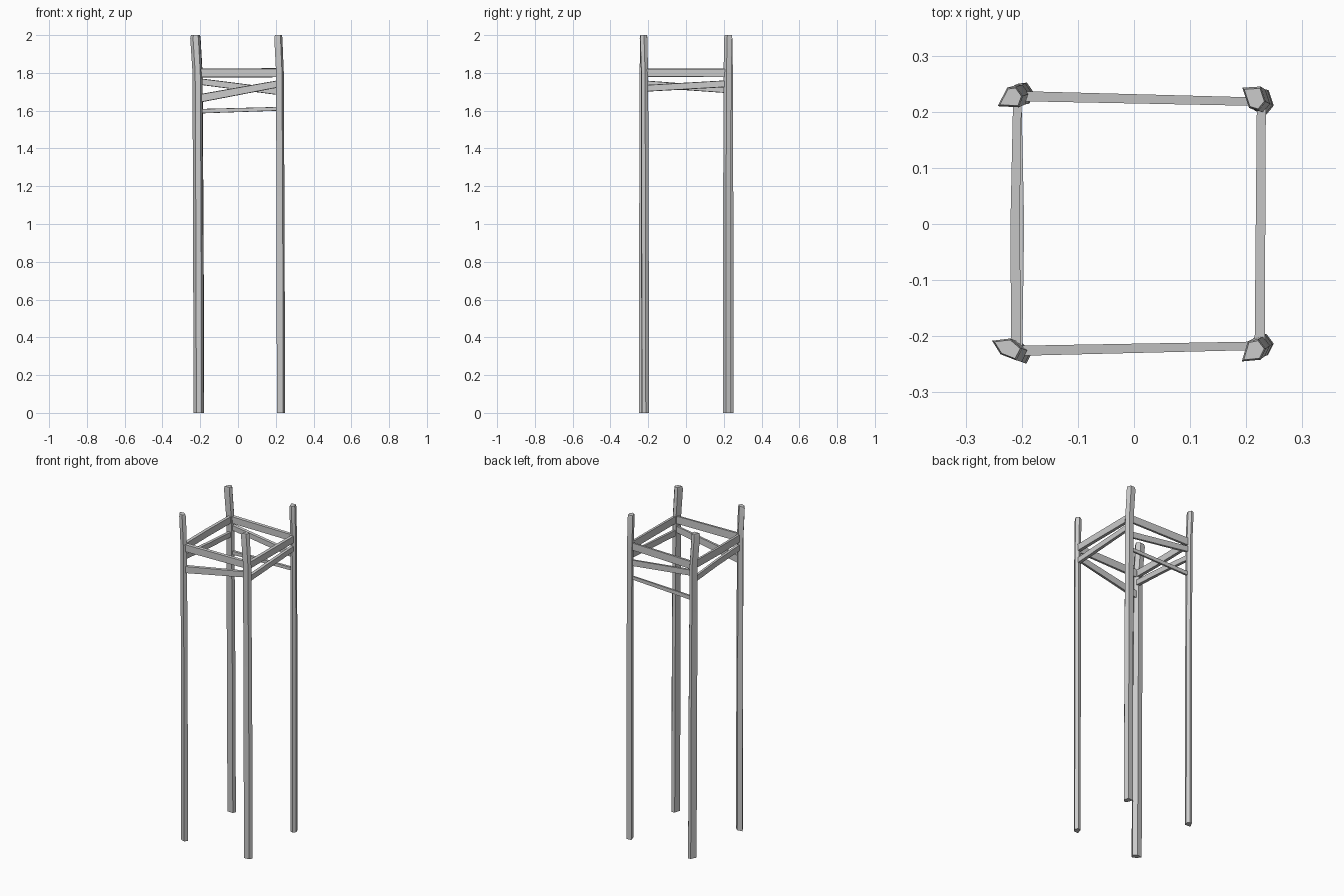
import bpy, bmesh
from mathutils import Vector

if "Cube" in bpy.data.objects:
    bpy.data.objects.remove(bpy.data.objects["Cube"])


def finish(name, bm):
    bmesh.ops.recalc_face_normals(bm, faces=bm.faces)
    me = bpy.data.meshes.new(name)
    bm.to_mesh(me)
    bm.free()
    ob = bpy.data.objects.new(name, me)
    bpy.context.collection.objects.link(ob)
    bpy.context.view_layer.objects.active = ob
    ob.select_set(True)
    bpy.ops.object.shade_smooth_by_angle(angle=0.5)
    ob.select_set(False)
    return ob


def loft(name, rings):
    bm = bmesh.new()
    loops = [[bm.verts.new(p) for p in r] for r in rings]
    n = len(rings[0])
    for a, b in zip(loops, loops[1:]):
        for i in range(n):
            j = (i + 1) % n
            bm.faces.new((a[i], a[j], b[j], b[i]))
    bm.faces.new(loops[0])
    bm.faces.new(loops[-1])
    return finish(name, bm)


def post(name, top, shift):
    # rough pentagonal pole whose head bends outward, with a worn top
    c = Vector((sum(p[0] for p in top), sum(p[1] for p in top))) / len(top)
    s = Vector(shift)
    rings = []
    for z, k, scale in ((0, 1, 1), (0.9, 0.85, 1), (1.8, 0.6, 0.95),
                        (1.985, 0.0, 1), (2.0, 0.0, 0.85)):
        rings.append([(*(c + (Vector(p) - c) * scale + s * k), z) for p in top])
    return loft(name, rings)


def rail(name, a, b, ha, hb, ta=0.018, tb=0.015, bow=0.0):
    # tapered plank from a to b; h = height, t = thickness at each end
    a, b = Vector(a), Vector(b)
    d = (b - a).normalized()
    side = d.cross(Vector((0, 0, 1))).normalized()
    rings = []
    for k in (0, 0.5, 1):
        p = a.lerp(b, k) + side * (bow if k == 0.5 else 0)
        h = (ha + (hb - ha) * k) / 2
        t = (ta + (tb - ta) * k) / 2
        up = Vector((0, 0, 1))
        rings.append([p + side * sx * t + up * sz * h
                      for sx, sz in ((-1, -1), (1, -0.9), (1, 0.9), (-1, 1))])
    return loft(name, rings)


# Four posts
post("post_front_left", [(-0.253, -0.208), (-0.238, -0.232), (-0.210, -0.243),
                         (-0.199, -0.222), (-0.220, -0.204)], (0.018, -0.006))
post("post_back_left", [(-0.243, 0.210), (-0.205, 0.208), (-0.198, 0.228),
                        (-0.210, 0.245), (-0.226, 0.243)], (0.019, 0.007))
post("post_front_right", [(0.192, -0.245), (0.225, -0.242), (0.235, -0.222),
                          (0.222, -0.205), (0.203, -0.209)], (0.014, 0.009))
post("post_back_right", [(0.193, 0.243), (0.205, 0.207), (0.222, 0.202),
                         (0.235, 0.218), (0.226, 0.245)], (0.014, -0.007))

# Upper rails
rail("upper_rail_front", (-0.21, -0.226, 1.80), (0.22, -0.217, 1.80), 0.048, 0.046)
rail("upper_rail_back", (-0.21, 0.228, 1.80), (0.22, 0.218, 1.803), 0.046, 0.044)
rail("upper_rail_left", (-0.210, -0.22, 1.80), (-0.208, 0.22, 1.80), 0.046, 0.046, bow=-0.003)
rail("upper_rail_right", (0.224, -0.22, 1.80), (0.227, 0.22, 1.80), 0.044, 0.046, 0.018, 0.016)

# Crooked lower rails
rail("lower_rail_front", (-0.21, -0.226, 1.664), (0.22, -0.217, 1.743), 0.045, 0.038)
rail("lower_rail_back", (-0.21, 0.228, 1.755), (0.22, 0.218, 1.70), 0.034, 0.036)
rail("lower_rail_left", (-0.208, -0.22, 1.742), (-0.208, 0.22, 1.71), 0.036, 0.034, bow=0.004)
rail("lower_rail_right", (0.224, -0.22, 1.718), (0.227, 0.22, 1.743), 0.036, 0.036)

# Thin stick across the back
rail("thin_rail_back", (-0.21, 0.228, 1.597), (0.22, 0.219, 1.61), 0.024, 0.02, 0.014, 0.012)
